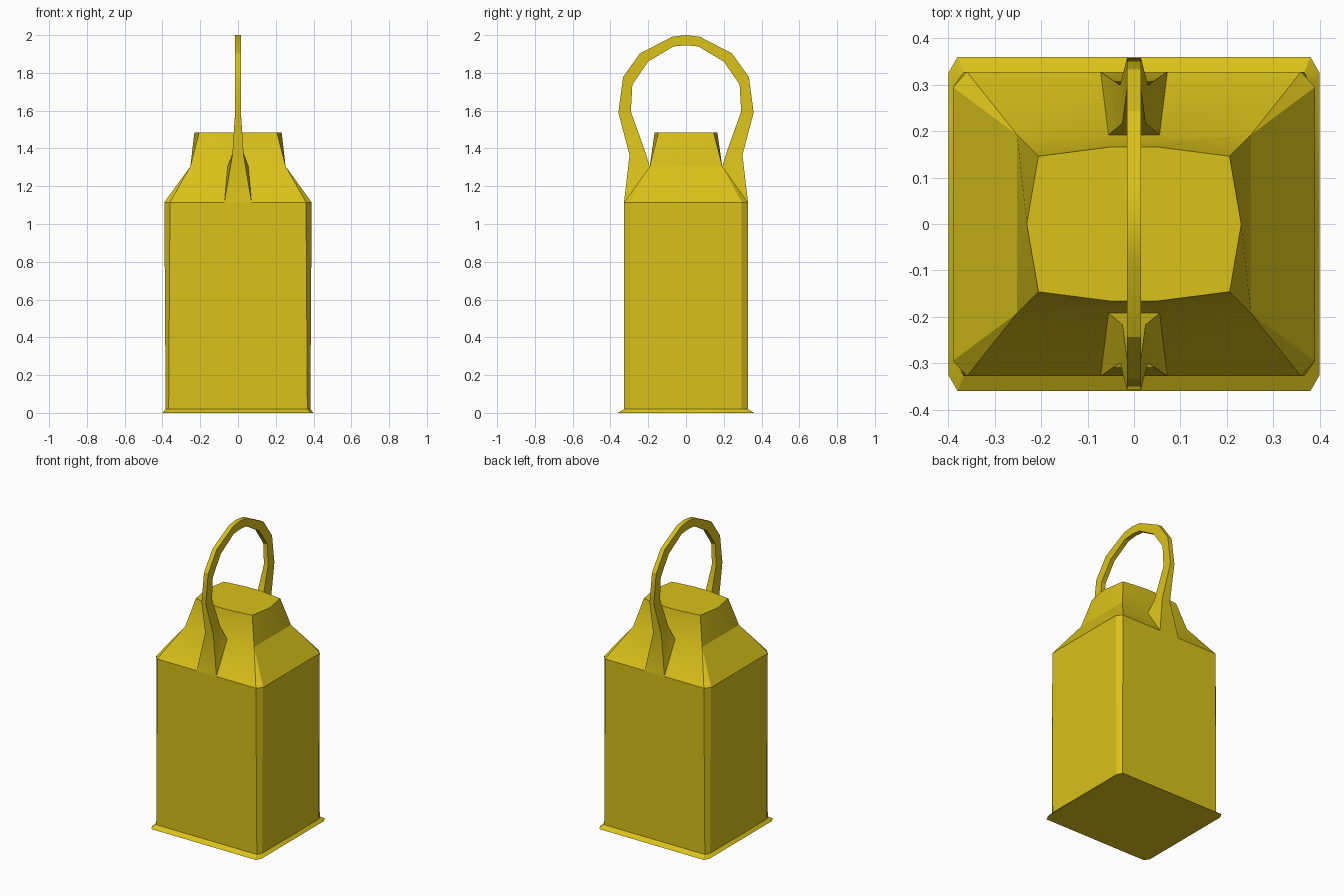
import bpy, bmesh, math

if "Cube" in bpy.data.objects:
    bpy.data.objects.remove(bpy.data.objects["Cube"])

gold = bpy.data.materials.new("gold")
gold.diffuse_color = (0.70, 0.54, 0.01, 1)
gold.use_nodes = True
gold.node_tree.nodes["Principled BSDF"].inputs["Base Color"].default_value = gold.diffuse_color


def loft(name, rings):
    """Skin a list of equal-length point rings and cap both ends."""
    bm = bmesh.new()
    loops = [[bm.verts.new(p) for p in r] for r in rings]
    n = len(loops[0])
    for lo, hi in zip(loops, loops[1:]):
        for i in range(n):
            j = (i + 1) % n
            bm.faces.new((lo[i], lo[j], hi[j], hi[i]))
    bm.faces.new(loops[0][::-1])
    bm.faces.new(loops[-1])
    bmesh.ops.remove_doubles(bm, verts=bm.verts, dist=0.0005)
    bmesh.ops.recalc_face_normals(bm, faces=bm.faces)
    mesh = bpy.data.meshes.new(name)
    bm.to_mesh(mesh)
    bm.free()
    mesh.materials.append(gold)
    ob = bpy.data.objects.new(name, mesh)
    bpy.context.collection.objects.link(ob)
    bpy.ops.object.select_all(action='DESELECT')
    ob.select_set(True)
    bpy.context.view_layer.objects.active = ob
    bpy.ops.object.shade_smooth_by_angle(angle=math.radians(25))
    return ob


def ring(z, mid_x, side, front, mid):
    """Chamfered rectangle: side/front are the two corner points, mid is by the handle."""
    q = [side, front, mid]
    pts = [(mid_x, 0)] + q + [(-x, y) for x, y in q[::-1]]
    pts += [(-mid_x, 0)] + [(-x, -y) for x, y in q] + [(x, -y) for x, y in q[::-1]]
    return [(x, y, z) for x, y in pts]


# Body: flared foot, straight walls, sloping shoulder, tapered neck
loft("weight_body", [
    ring(0.00, 0.400, (0.400, 0.325), (0.380, 0.360), (0.07, 0.360)),
    ring(0.02, 0.383, (0.383, 0.295), (0.367, 0.328), (0.07, 0.328)),
    ring(1.115, 0.390, (0.390, 0.295), (0.360, 0.328), (0.07, 0.328)),
    ring(1.305, 0.252, (0.252, 0.192), (0.252, 0.192), (0.05, 0.192)),
    ring(1.485, 0.231, (0.206, 0.146), (0.206, 0.146), (0.05, 0.166)),
])

# Handle: (outer y, z, half width), (inner y, z, half width) from foot to crown
half = [
    ((0.328, 1.115, 0.072), (0.192, 1.305, 0.055)),
    ((0.299, 1.365, 0.030), (0.217, 1.385, 0.025)),
    ((0.358, 1.590, 0.015), (0.292, 1.595, 0.015)),
    ((0.333, 1.778, 0.015), (0.284, 1.738, 0.015)),
    ((0.244, 1.903, 0.015), (0.200, 1.860, 0.015)),
    ((0.074, 1.991, 0.015), (0.066, 1.940, 0.015)),
    ((0.000, 2.000, 0.015), (0.000, 1.946, 0.015)),
]


def section(pair, s):
    (yo, zo, wo), (yi, zi, wi) = pair
    return [(-wo, s * yo, zo), (wo, s * yo, zo), (wi, s * yi, zi), (-wi, s * yi, zi)]


loft("carry_handle", [section(p, -1) for p in half] + [section(p, 1) for p in half[-2::-1]])
